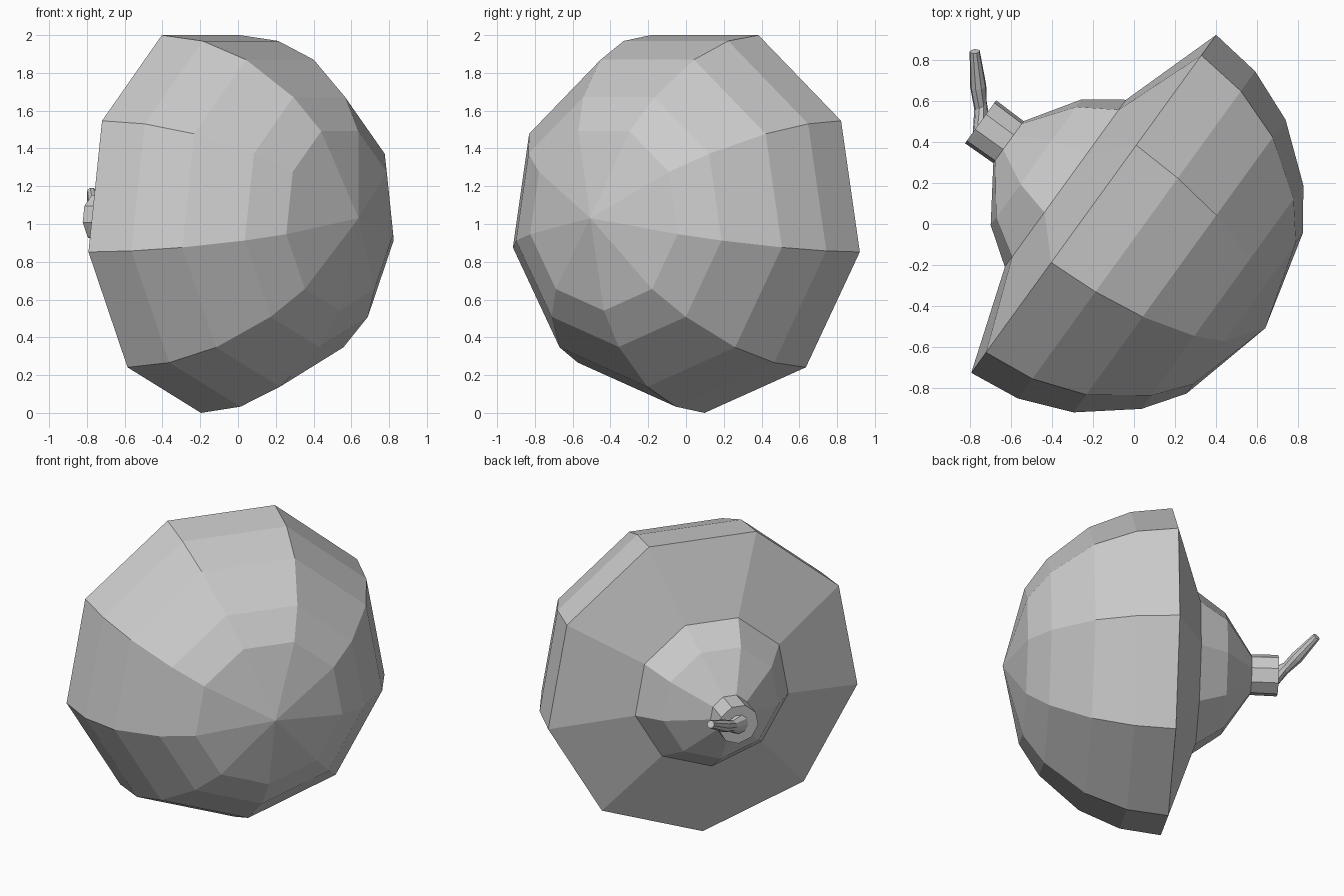
import bpy, bmesh, math
from mathutils import Vector

if "Cube" in bpy.data.objects:
    bpy.data.objects.remove(bpy.data.objects["Cube"])

SIDES = 9
AXIS = Vector((0.81, -0.587, 0)).normalized()   # direction the dome points
ORIGIN = Vector((-0.196, 0.098, 1.031))         # centre of the wide rim
UP = Vector((0, 0, 1))
R = 1.031


def ring(center, axis, radius):
    """Nine-sided ring around axis with one corner pointing down."""
    side = UP.cross(axis).normalized()
    up = axis.cross(side)
    return [center + radius * (math.sin(a) * side - math.cos(a) * up)
            for a in (2 * math.pi * i / SIDES for i in range(SIDES))]


def loft(name, rings, tip=None):
    """Skin a list of rings; close the start with a point or a flat face."""
    bm = bmesh.new()
    loops = [[bm.verts.new(p) for p in r] for r in rings]
    for a, b in zip(loops, loops[1:]):
        for i in range(SIDES):
            j = (i + 1) % SIDES
            bm.faces.new((a[i], a[j], b[j], b[i]))
    if tip is None:
        bm.faces.new(loops[0])
    else:
        t = bm.verts.new(tip)
        for i in range(SIDES):
            bm.faces.new((t, loops[0][(i + 1) % SIDES], loops[0][i]))
    bm.faces.new(loops[-1])
    bmesh.ops.recalc_face_normals(bm, faces=bm.faces)
    me = bpy.data.meshes.new(name)
    bm.to_mesh(me)
    bm.free()
    ob = bpy.data.objects.new(name, me)
    bpy.context.collection.objects.link(ob)
    return ob


# Body: hemisphere dome, sloped underside, bulb and neck (radius, offset along axis)
dome = [(R * math.sqrt(1 - f * f), R * f) for f in (0.88, 0.75, 0.5, 0.25, 0)]
back = [(0.51, -0.17), (0.384, -0.345), (0.128, -0.512), (0.131, -0.68)]
loft("body", [ring(ORIGIN + AXIS * d, AXIS, r) for r, d in dome + back],
     tip=ORIGIN + AXIS * R)

# Bent stalk at the end of the neck
base = ORIGIN - AXIS * 0.68
bend = (Vector((-0.775, 0.84, 1.17)) - Vector((-0.758, 0.67, 1.09))).normalized()
stalk = [(base, -AXIS, 0.065),
         (Vector((-0.746, 0.575, 1.05)), (bend - AXIS).normalized(), 0.036),
         (Vector((-0.758, 0.67, 1.09)), bend, 0.04),
         (Vector((-0.775, 0.84, 1.17)), bend, 0.025)]
loft("stalk", [ring(*s) for s in stalk])
